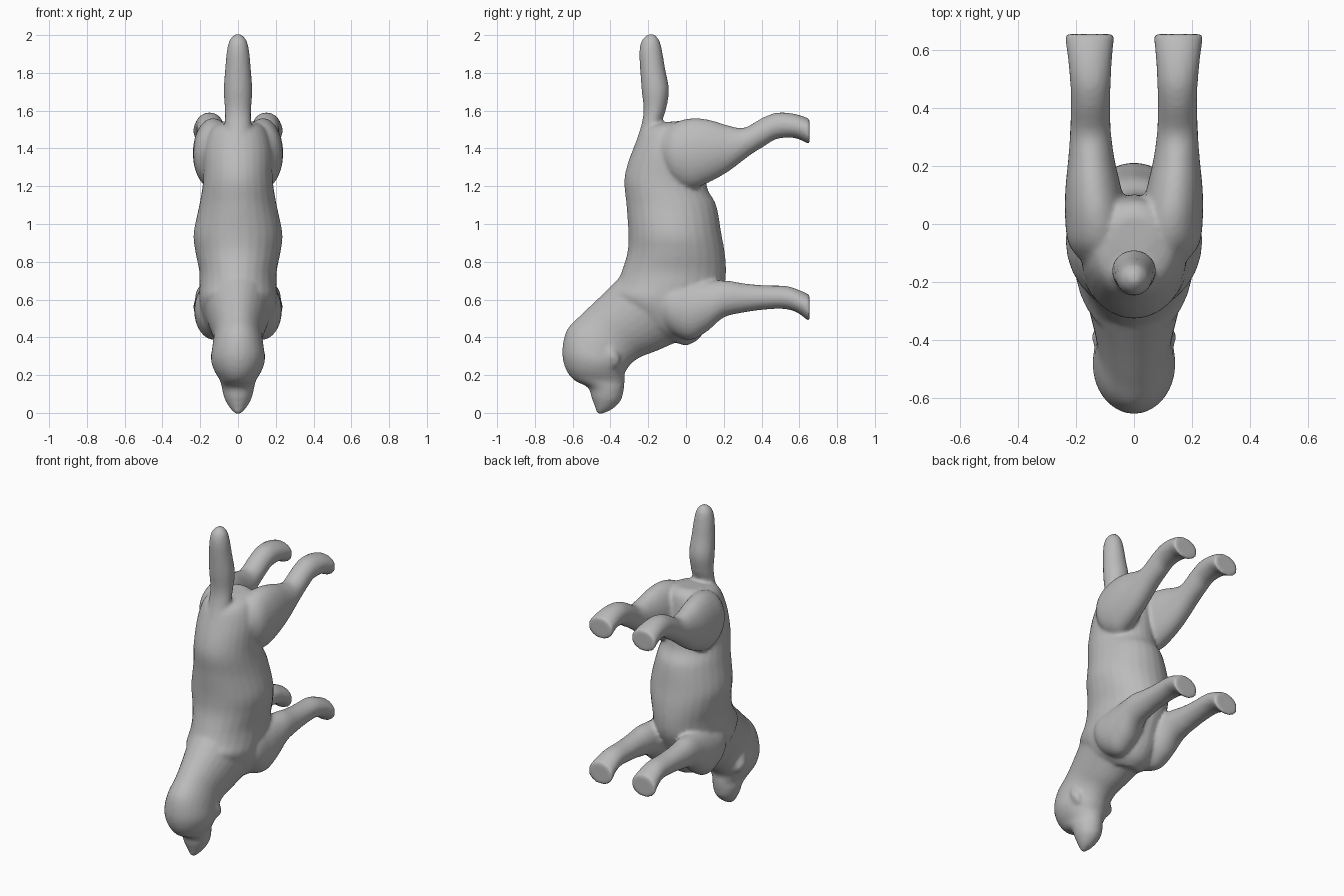
import bpy, bmesh, math
from mathutils import Vector

fur = bpy.data.materials.new("plain grey")
fur.diffuse_color = (0.5, 0.5, 0.5, 1)

bm = bmesh.new()


def spline(rows, steps=5):
    """Smooth the section list with a Catmull-Rom curve."""
    out = []
    rows = [Vector(r) for r in rows]
    for i in range(len(rows) - 1):
        p0, p1 = rows[max(i - 1, 0)], rows[i]
        p2, p3 = rows[i + 1], rows[min(i + 2, len(rows) - 1)]
        for k in range(steps):
            t = k / steps
            out.append(0.5 * (2 * p1 + (p2 - p0) * t + (2 * p0 - 5 * p1 + 4 * p2 - p3) * t * t
                              + (3 * p1 - p0 - 3 * p2 + p3) * t ** 3))
    return out + [rows[-1]]


def limb(rows, side=1, sides=28):
    """Loft ellipses; each row is y, z of both silhouette edges, centre x, half width."""
    rings = []
    for y0, z0, y1, z1, cx, hw in spline(rows):
        ring = []
        for k in range(sides):
            a = math.tau * k / sides
            f = (1 - math.cos(a)) / 2
            ring.append(bm.verts.new((side * (cx + hw * math.sin(a)),
                                      y0 + (y1 - y0) * f, z0 + (z1 - z0) * f)))
        rings.append(ring)
    faces = [bm.faces.new(rings[0]), bm.faces.new(rings[-1])]
    for r, s in zip(rings, rings[1:]):
        for k in range(sides):
            j = (k + 1) % sides
            faces.append(bm.faces.new((r[k], r[j], s[j], s[k])))
    bmesh.ops.recalc_face_normals(bm, faces=faces)


# torso, rump to chest
limb([(-.10, 1.54, .03, 1.55, 0, .07), (-.22, 1.51, .08, 1.51, 0, .14),
      (-.275, 1.41, .10, 1.38, 0, .18), (-.325, 1.25, .11, 1.20, 0, .185),
      (-.315, 1.10, .16, 1.10, 0, .205), (-.305, .95, .187, .95, 0, .235),
      (-.31, .85, .205, .85, 0, .225), (-.34, .75, .212, .75, 0, .205),
      (-.37, .68, .20, .66, 0, .205), (-.40, .64, .15, .55, 0, .205),
      (-.38, .60, .11, .45, 0, .19), (-.31, .50, .06, .385, 0, .15),
      (-.20, .42, 0, .355, 0, .08)])

# neck, head and muzzle
limb([(-.34, .73, -.04, .38, 0, .18), (-.45, .62, -.15, .33, 0, .15),
      (-.55, .525, -.23, .30, 0, .13), (-.63, .44, -.28, .27, 0, .135),
      (-.655, .33, -.31, .235, 0, .143), (-.64, .24, -.325, .205, 0, .125),
      (-.595, .175, -.325, .165, 0, .095), (-.52, .135, -.33, .12, 0, .085),
      (-.50, .08, -.345, .065, 0, .07), (-.48, .025, -.39, .02, 0, .04),
      (-.47, -.008, -.44, -.004, 0, .012)])

# tail
limb([(-.27, 1.42, -.10, 1.42, 0, .08), (-.235, 1.53, -.125, 1.53, 0, .07),
      (-.225, 1.61, -.105, 1.61, 0, .07), (-.235, 1.71, -.09, 1.71, 0, .076),
      (-.243, 1.82, -.11, 1.82, 0, .068), (-.247, 1.91, -.125, 1.91, 0, .06),
      (-.235, 1.97, -.14, 1.97, 0, .046), (-.205, 2.003, -.165, 2.003, 0, .02)])

for s in (1, -1):
    # hind leg with thigh
    limb([(-.15, 1.45, -.13, 1.30, .10, .07), (-.07, 1.53, -.07, 1.22, .12, .105),
          (.03, 1.56, .02, 1.185, .13, .108), (.13, 1.55, .11, 1.215, .14, .097),
          (.23, 1.52, .22, 1.275, .147, .08), (.31, 1.51, .34, 1.365, .15, .07),
          (.41, 1.565, .42, 1.415, .15, .068), (.49, 1.59, .48, 1.45, .15, .07),
          (.58, 1.582, .575, 1.455, .152, .077), (.655, 1.557, .655, 1.42, .153, .087)], s)
    # front leg with shoulder
    limb([(-.18, .66, -.16, .48, .09, .07), (-.10, .70, -.08, .42, .11, .11),
          (.02, .70, .02, .385, .125, .107), (.12, .70, .11, .43, .135, .095),
          (.22, .70, .20, .505, .147, .08), (.31, .685, .31, .532, .15, .071),
          (.42, .675, .42, .547, .15, .068), (.53, .672, .52, .55, .15, .07),
          (.60, .65, .59, .53, .152, .077), (.655, .625, .655, .48, .153, .087)], s)
    # small folded ear
    limb([(-.44, .38, -.36, .34, .10, .03), (-.43, .31, -.35, .28, .115, .03),
          (-.41, .25, -.36, .24, .105, .02)], s)

mesh = bpy.data.meshes.new("dog_body")
bm.to_mesh(mesh)
bm.free()
mesh.materials.append(fur)
dog = bpy.data.objects.new("dog_body", mesh)
bpy.context.collection.objects.link(dog)

# fuse the parts into one soft skin
skin = dog.modifiers.new("fuse", 'REMESH')
skin.mode = 'VOXEL'
skin.voxel_size = 0.011
skin.use_smooth_shade = True
soft = dog.modifiers.new("soften", 'SMOOTH')
soft.factor = 0.5
soft.iterations = 5
